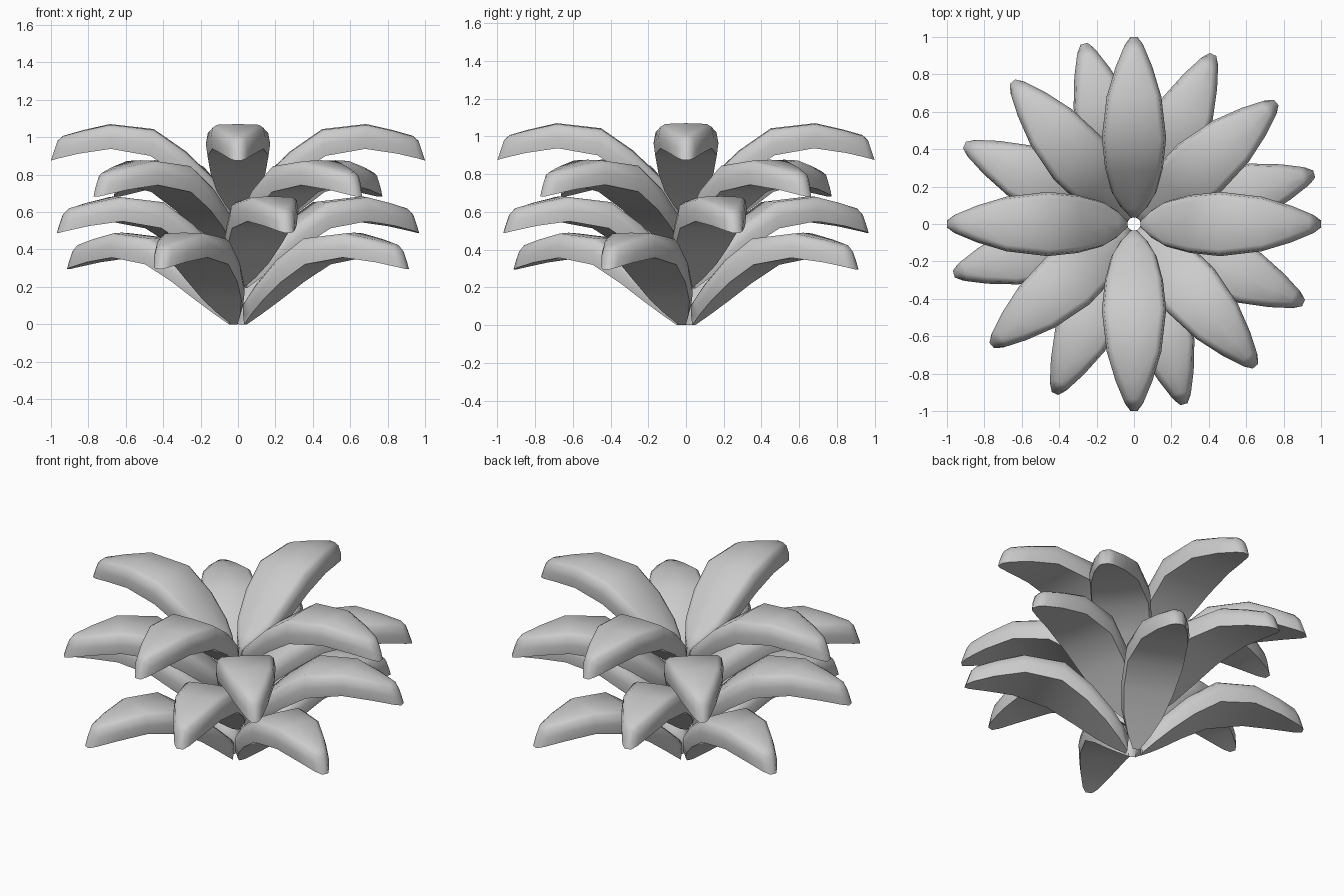
import bpy, bmesh, math
from mathutils import Vector, Matrix

if "Cube" in bpy.data.objects:
    bpy.data.objects.remove(bpy.data.objects["Cube"])

# Leaf stations: underside (r, z), top side (r, z), half width
STATIONS = [
    ((0.045, 0.00), (0.035, 0.11), 0.022),
    ((0.11, 0.055), (0.08, 0.155), 0.075),
    ((0.20, 0.13), (0.15, 0.22), 0.122),
    ((0.32, 0.225), (0.28, 0.345), 0.155),
    ((0.47, 0.32), (0.45, 0.463), 0.172),
    ((0.68, 0.357), (0.685, 0.49), 0.146),
    ((0.85, 0.332), (0.83, 0.457), 0.098),
    ((0.965, 0.305), (0.935, 0.427), 0.052),
    ((1.00, 0.295), (0.965, 0.40), 0.022),
]


def cross_section(w):
    """Flat underside, upright walls and rounded upper edges: (side, height)."""
    i = min(0.035, w * 0.55)
    half = [(w - i * 0.25, 0.0), (w, 0.45), (w - i * 0.3, 0.85), (w - i, 0.97)]
    return half + [(0, 1.0)] + [(-s, h) for s, h in reversed(half)] + [(0, 0.0)]


def leaf_mesh():
    bm = bmesh.new()
    rings = []
    for low, high, w in STATIONS:
        a, b = Vector((low[0], 0, low[1])), Vector((high[0], 0, high[1]))
        rings.append([bm.verts.new(a.lerp(b, h) + Vector((0, s, 0)))
                      for s, h in cross_section(w)])
    for p, q in zip(rings, rings[1:]):
        n = len(p)
        for k in range(n):
            bm.faces.new((p[k], p[(k + 1) % n], q[(k + 1) % n], q[k]))
    bm.faces.new(rings[0])
    bm.faces.new(rings[-1])
    bmesh.ops.recalc_face_normals(bm, faces=bm.faces)
    me = bpy.data.meshes.new("leaf")
    bm.to_mesh(me)
    bm.free()
    return me


# Four whorls of four leaves, stacked and turned
leaf = leaf_mesh()
for tier, turn in enumerate((65, 15.5, 40.5, 0)):
    for k in range(4):
        ob = bpy.data.objects.new(f"leaf_tier{tier + 1}_{k + 1}", leaf.copy())
        bpy.context.collection.objects.link(ob)
        ob.matrix_world = (Matrix.Translation((0, 0, tier * 0.1935))
                           @ Matrix.Rotation(math.radians(turn + 90 * k), 4, 'Z'))
        bpy.ops.object.select_all(action='DESELECT')
        ob.select_set(True)
        bpy.context.view_layer.objects.active = ob
        bpy.ops.object.shade_smooth_by_angle(angle=math.radians(50))
